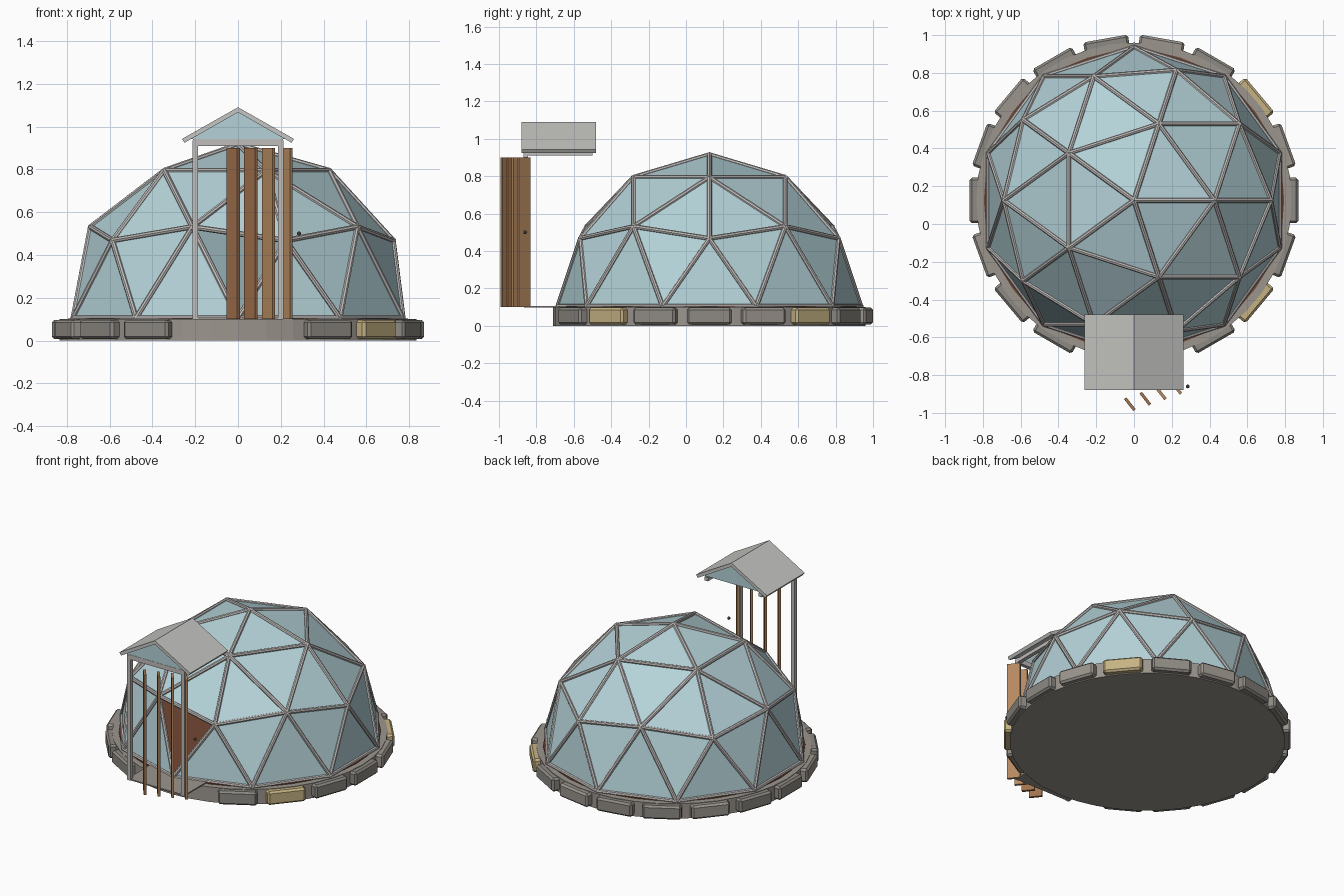
import bpy, bmesh, math
from mathutils import Vector, Matrix

if "Cube" in bpy.data.objects:
    bpy.data.objects.remove(bpy.data.objects["Cube"])

CY, Z0, R = 0.125, 0.1, 0.81      # dome centre and radius


def mat(name, r, g, b):
    m = bpy.data.materials.new(name)
    m.diffuse_color = (r, g, b, 1)
    m.use_nodes = True
    m.node_tree.nodes["Principled BSDF"].inputs["Base Color"].default_value = m.diffuse_color
    return m


GLASS = mat("pale_glass", 0.46, 0.65, 0.69)
METAL = mat("silver_metal", 0.53, 0.51, 0.50)
ROOF = mat("roof_sheet", 0.56, 0.56, 0.54)
SLAB = mat("slab_grey", 0.33, 0.30, 0.27)
STONE = mat("stone_grey", 0.27, 0.255, 0.23)
SAND = mat("sandstone", 0.56, 0.45, 0.23)
SOIL = mat("soil_brown", 0.17, 0.065, 0.035)
WOOD = mat("wood_brown", 0.36, 0.17, 0.075)
WOOD2 = mat("wood_light", 0.46, 0.25, 0.115)
KNOB = mat("knob_dark", 0.10, 0.07, 0.05)


def finish(name, bm, material):
    bmesh.ops.recalc_face_normals(bm, faces=bm.faces)
    me = bpy.data.meshes.new(name)
    bm.to_mesh(me)
    bm.free()
    me.materials.append(material)
    ob = bpy.data.objects.new(name, me)
    bpy.context.collection.objects.link(ob)
    return ob


def box(name, centre, size, material, angle=0.0, bevel=0.0):
    bm = bmesh.new()
    bmesh.ops.create_cube(bm, size=1)
    bmesh.ops.scale(bm, vec=size, verts=bm.verts)
    if bevel:
        bmesh.ops.bevel(bm, geom=bm.edges[:], offset=bevel, segments=1, affect='EDGES')
    bmesh.ops.transform(bm, verts=bm.verts,
                        matrix=Matrix.Translation(centre) @ Matrix.Rotation(angle, 4, 'Z'))
    return finish(name, bm, material)


def disc(name, radius, z1, z2, material, segs):
    bm = bmesh.new()
    bmesh.ops.create_cone(bm, cap_ends=True, segments=segs, radius1=radius, radius2=radius,
                          depth=z2 - z1, matrix=Matrix.Translation((0, CY, (z1 + z2) / 2)))
    return finish(name, bm, material)


def prism(name, profile, y1, y2, material):
    """Extrude an x-z outline along y."""
    bm = bmesh.new()
    f = bm.faces.new([bm.verts.new((x, y1, z)) for x, z in profile])
    ext = bmesh.ops.extrude_face_region(bm, geom=[f])["geom"]
    bmesh.ops.translate(bm, vec=(0, y2 - y1, 0),
                        verts=[v for v in ext if isinstance(v, bmesh.types.BMVert)])
    return finish(name, bm, material)


# Foundation slab and soil floor
disc("foundation_slab", 0.835, 0.0, 0.1, SLAB, 40)
disc("soil_floor", 0.795, 0.095, 0.104, SOIL, 40)

# Ring of border stones, gap left at the front
for i in range(18):
    if i in (13, 14):
        continue
    a = math.radians(20 * i)
    material = SAND if i in (2, 16) else (SLAB if i % 3 == 1 else STONE)
    box(f"border_stone_{i}", (0.84 * math.cos(a), CY + 0.84 * math.sin(a), 0.052),
        (0.06, 0.24, 0.09), material, a, 0.012)

# Glass panels: upper half of a geodesic sphere
bm = bmesh.new()
bmesh.ops.create_icosphere(bm, subdivisions=2, radius=R)
bmesh.ops.delete(bm, geom=[f for f in bm.faces if f.calc_center_median().z < 0], context='FACES')
bmesh.ops.translate(bm, vec=(0, CY, Z0 + 0.005), verts=bm.verts)
edges = [(e.verts[0].co.copy(), e.verts[1].co.copy()) for e in bm.edges]
nodes = [v.co.copy() for v in bm.verts]
# doorway opening in the front panel
door = [f for f in bm.faces if f.calc_center_median().y < -0.5
        and abs(f.calc_center_median().x) < 0.1 and f.calc_center_median().z < 0.45]
bmesh.ops.delete(bm, geom=door, context='FACES')
finish("glass_panels", bm, GLASS)

# Struts along every panel edge, with a small hub at every joint
bm = bmesh.new()
for a, b in edges:
    d = b - a
    m = Matrix.Translation((a + b) / 2) @ d.to_track_quat('Z', 'Y').to_matrix().to_4x4()
    bmesh.ops.create_cone(bm, cap_ends=True, segments=8, radius1=0.013, radius2=0.013,
                          depth=d.length, matrix=m)
for p in nodes:
    bmesh.ops.create_icosphere(bm, subdivisions=1, radius=0.015, matrix=Matrix.Translation(p))
finish("dome_struts", bm, METAL)

# Porch: floor plate, posts, beams
box("porch_floor", (0, -0.74, 0.103), (0.42, 0.25, 0.008), SLAB)
for s, side in ((-1, "left"), (1, "right")):
    box(f"porch_post_{side}", (0.2 * s, -0.857, 0.505), (0.025, 0.025, 0.81), METAL)
    box(f"porch_side_beam_{side}", (0.2 * s, -0.685, 0.922), (0.025, 0.37, 0.025), METAL)
    # roof slope
    prism(f"porch_roof_{side}", [(0, 1.09), (0.262 * s, 0.942), (0.25 * s, 0.924), (0, 1.066)],
          -0.88, -0.48, ROOF)
box("porch_front_beam", (0, -0.857, 0.925), (0.42, 0.025, 0.032), METAL)

# Glass gables front and back
for name, y in (("front_gable", -0.868), ("back_gable", -0.506)):
    prism(name, [(-0.22, 0.941), (0.22, 0.941), (0, 1.067)], y, y + 0.006, GLASS)

# Open door made of slanted planks, with a knob
for i in range(4):
    box(f"door_plank_{i}", (-0.022 + 0.082 * i, -0.954 + 0.029 * i, 0.5),
        (0.08, 0.016, 0.8), WOOD if i < 2 else WOOD2, math.radians(-52))
bm = bmesh.new()
bmesh.ops.create_icosphere(bm, subdivisions=2, radius=0.01,
                           matrix=Matrix.Translation((0.285, -0.86, 0.5)))
finish("door_knob", bm, KNOB)
